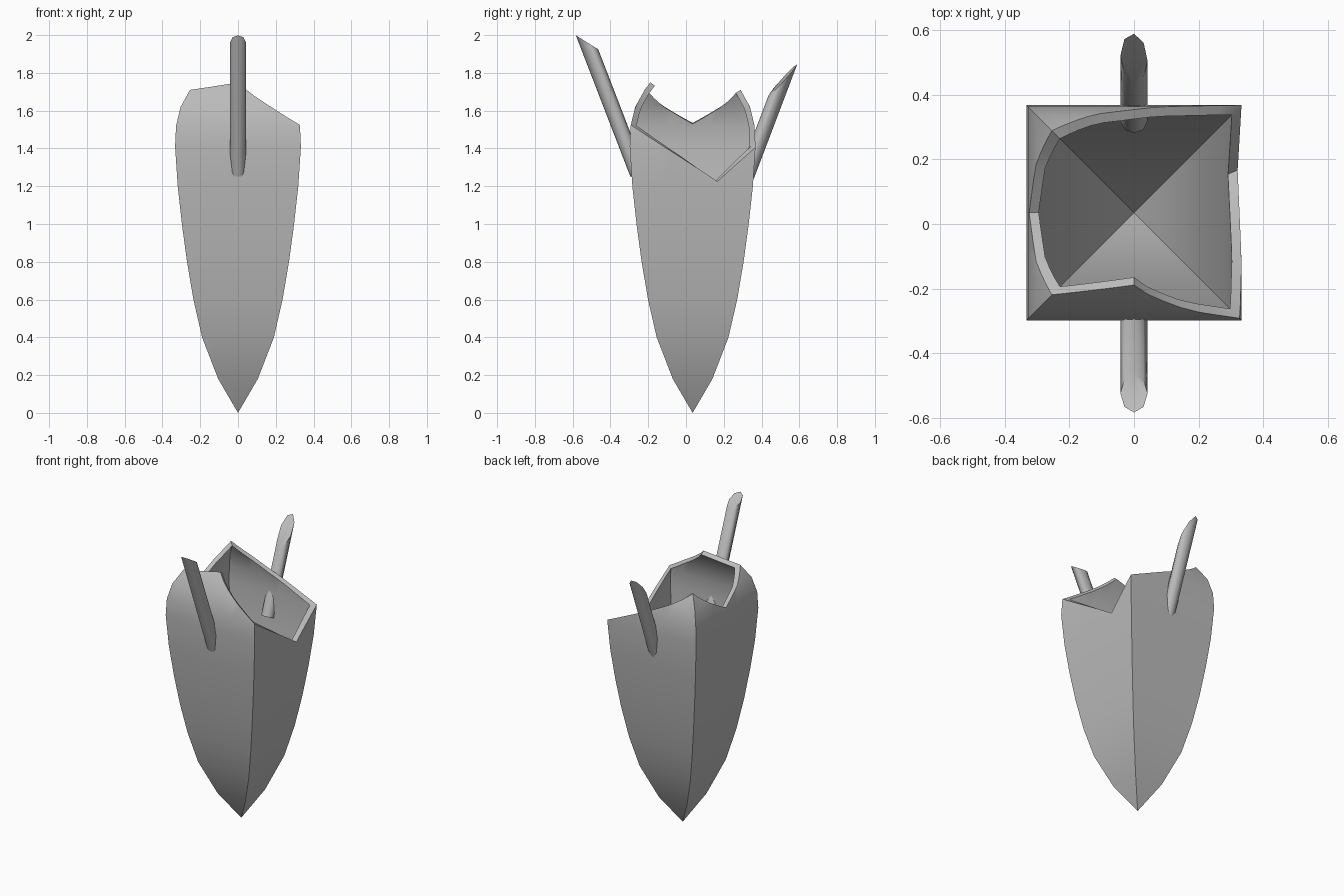
import bpy, bmesh, math
from mathutils import Vector, Matrix

if "Cube" in bpy.data.objects:
    bpy.data.objects.remove(bpy.data.objects["Cube"])

CY = 0.035   # y centre of the square shell
WALL = 0.03  # wall thickness
PROFILE = [(0, 0), (0.18, 0.105), (0.4, 0.19), (0.6, 0.236), (0.8, 0.27), (1.0, 0.297),
           (1.2, 0.319), (1.41, 0.333), (1.52, 0.328), (1.62, 0.304), (1.71, 0.254), (1.8, 0.186)]
# broken rim heights along each side: front, right, back, left
RIMS = [[(-1, 1.71), (0, 1.75), (1, 1.525)],
        [(-1, 1.525), (0.41, 1.225), (1, 1.405)],
        [(-1, 1.405), (1, 1.71)],
        [(-1, 1.71), (0, 1.535), (1, 1.71)]]

grey = bpy.data.materials.new("dark_grey")
grey.diffuse_color = (0.5, 0.5, 0.5, 1)
grey.use_nodes = True
grey.node_tree.nodes["Principled BSDF"].inputs["Base Color"].default_value = grey.diffuse_color


def interp(table, x):
    for (a, va), (b, vb) in zip(table, table[1:]):
        if x <= b:
            return va + (vb - va) * (x - a) / (b - a)
    return table[-1][1]


def inner(z):
    """Half width and height of the inside surface behind outer height z."""
    if z <= 0:
        return 0, 0.06
    slope = (interp(PROFILE, z + 0.04) - interp(PROFILE, z - 0.04)) / 0.08
    n = math.hypot(1, slope)
    return interp(PROFILE, z) - WALL / n, z + WALL * slope / n


def finish(bm, name, angle):
    me = bpy.data.meshes.new(name)
    bm.to_mesh(me)
    bm.free()
    me.materials.append(grey)
    ob = bpy.data.objects.new(name, me)
    bpy.context.collection.objects.link(ob)
    bpy.ops.object.select_all(action='DESELECT')
    ob.select_set(True)
    bpy.context.view_layer.objects.active = ob
    bpy.ops.object.shade_smooth_by_angle(angle=math.radians(angle))
    return ob


# broken square shell: four curved panels with an inside skin, each trimmed to its rim line
bm = bmesh.new()
for k, rim in enumerate(RIMS):
    rot = Matrix.Rotation(k * math.pi / 2, 3, 'Z')

    def vert(t, w, z):
        return bm.verts.new(rot @ Vector((t * w, -w, z)) + Vector((0, CY, 0)))

    ts = sorted({round(-1 + i / 6, 4) for i in range(13)} | {t for t, _ in rim})
    cols = []
    for t in ts:
        top = interp(rim, t)
        zs = [min(z, top) for z, _ in PROFILE]
        outside = [vert(t, interp(PROFILE, z), z) for z in zs]
        inside = [vert(t, *inner(z)) for z in reversed(zs)]
        cols.append(outside + inside)
    for a, b in zip(cols, cols[1:]):
        for i in range(len(a) - 1):
            bm.faces.new((a[i], b[i], b[i + 1], a[i + 1]))
bmesh.ops.remove_doubles(bm, verts=bm.verts, dist=0.0005)
bmesh.ops.recalc_face_normals(bm, faces=bm.faces)
finish(bm, "broken_shell", 38)


# spikes stuck through the wall, with slanted cut tips
def spike(name, base, axis, cut_at, cut_normal):
    axis = Vector(axis).normalized()
    length = 0.95
    bm = bmesh.new()
    m = (Matrix.Translation(Vector(base) + axis * length / 2)
         @ axis.to_track_quat('Z', 'Y').to_matrix().to_4x4())
    bmesh.ops.create_cone(bm, cap_ends=True, segments=8, radius1=0.042, radius2=0.042,
                          depth=length, matrix=m)
    bmesh.ops.bisect_plane(bm, geom=bm.verts[:] + bm.edges[:] + bm.faces[:], plane_co=cut_at,
                           plane_no=Vector(cut_normal).normalized(), clear_outer=True)
    bmesh.ops.holes_fill(bm, edges=[e for e in bm.edges if e.is_boundary])
    bmesh.ops.recalc_face_normals(bm, faces=bm.faces)
    return finish(bm, name, 47)


spike("front_spike", (0, -0.255, 1.265), (0, -0.36, 0.933), (0, -0.525, 1.9625), (0, 0.53, 0.85))
spike("back_spike", (0, 0.32, 1.255), (0, 0.355, 0.935), (0, 0.51, 1.76), (0.2, -0.73, 0.68))
